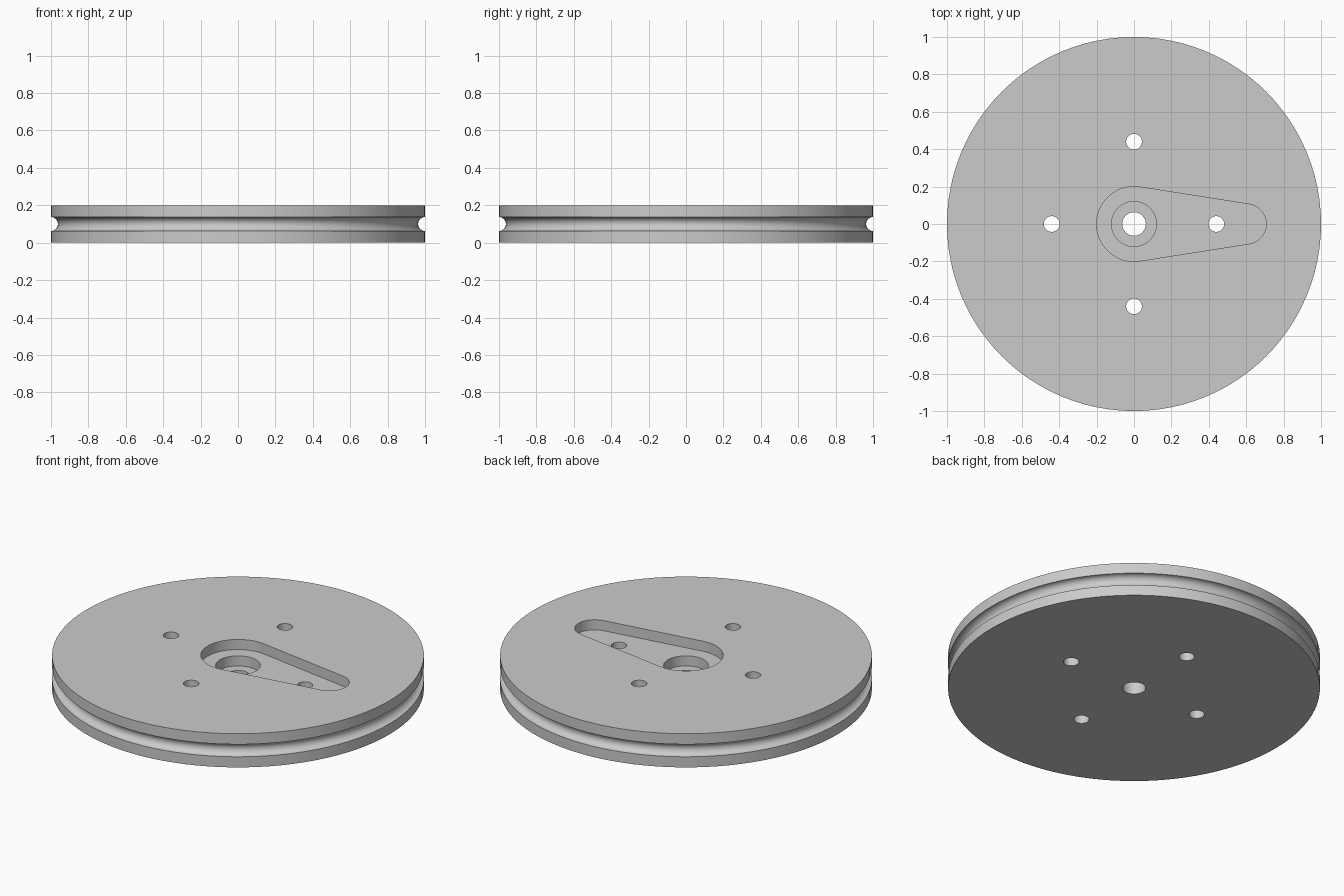
import bpy, bmesh
from math import pi, sin, cos, asin, radians

cube = bpy.data.objects.get("Cube")
if cube:
    bpy.data.objects.remove(cube, do_unlink=True)

HEIGHT = 0.2
SEGMENTS = 96

grey = bpy.data.materials.new("light_grey")
grey.use_nodes = True
colour = (0.6, 0.6, 0.6, 1)
grey.diffuse_color = colour
grey.node_tree.nodes["Principled BSDF"].inputs["Base Color"].default_value = colour


def make_object(name, bm):
    bmesh.ops.recalc_face_normals(bm, faces=bm.faces)
    mesh = bpy.data.meshes.new(name)
    bm.to_mesh(mesh)
    bm.free()
    mesh.materials.append(grey)
    obj = bpy.data.objects.new(name, mesh)
    bpy.context.collection.objects.link(obj)
    return obj


def arc(cx, cy, r, start, end, steps):
    return [(cx + r * cos(start + (end - start) * i / steps),
             cy + r * sin(start + (end - start) * i / steps)) for i in range(steps + 1)]


def prism(name, outline, bottom, top):
    bm = bmesh.new()
    face = bm.faces.new([bm.verts.new((x, y, bottom)) for x, y in outline])
    out = bmesh.ops.extrude_face_region(bm, geom=[face])
    verts = [v for v in out["geom"] if isinstance(v, bmesh.types.BMVert)]
    bmesh.ops.translate(bm, verts=verts, vec=(0, 0, top - bottom))
    return make_object(name, bm)


def cylinder(name, x, y, r, bottom, top, sides=32):
    return prism(name, arc(x, y, r, 0, 2 * pi, sides)[:-1], bottom, top)


# Pulley disc: revolved rim profile with a round groove
profile = [(1, 0)] + arc(1, HEIGHT / 2, 0.037, 1.5 * pi, 0.5 * pi, 12) + [(1, HEIGHT)]
bm = bmesh.new()
rings = [[bm.verts.new((r * cos(2 * pi * i / SEGMENTS), r * sin(2 * pi * i / SEGMENTS), z))
          for i in range(SEGMENTS)] for r, z in profile]
for low, high in zip(rings, rings[1:]):
    for i in range(SEGMENTS):
        j = (i + 1) % SEGMENTS
        bm.faces.new((low[i], low[j], high[j], high[i]))
bm.faces.new(rings[0][::-1])
bm.faces.new(rings[-1])
pulley = make_object("pulley_disc", bm)

# Teardrop pocket: two arcs joined by tangent lines
hub_r, tip_r, tip_x = 0.2, 0.107, 0.6
a = pi / 2 - asin((hub_r - tip_r) / tip_x)
outline = arc(0, 0, hub_r, a, 2 * pi - a, 40) + arc(tip_x, 0, tip_r, -a, a, 24)
cutters = [prism("pocket_cutter", outline, 0.14, 0.3),
           cylinder("counterbore_cutter", 0, 0, 0.12, 0.08, 0.3, 48),
           cylinder("axle_hole_cutter", 0, 0, 0.063, -0.1, 0.3)]

# Four mounting holes
for x, y in ((1, 0), (0, 1), (-1, 0), (0, -1)):
    cutters.append(cylinder("mount_hole_cutter", 0.44 * x, 0.44 * y, 0.042, -0.1, 0.3))

# Cut the pocket and holes, then remove the cutters
bpy.ops.object.select_all(action="DESELECT")
bpy.context.view_layer.objects.active = pulley
pulley.select_set(True)
for cutter in cutters:
    cutter.hide_render = True
    mod = pulley.modifiers.new("cut", "BOOLEAN")
    mod.operation = "DIFFERENCE"
    mod.solver = "EXACT"
    mod.object = cutter
    bpy.ops.object.modifier_apply(modifier=mod.name)
    bpy.data.objects.remove(cutter, do_unlink=True)

bpy.ops.object.shade_smooth_by_angle(angle=radians(30))
